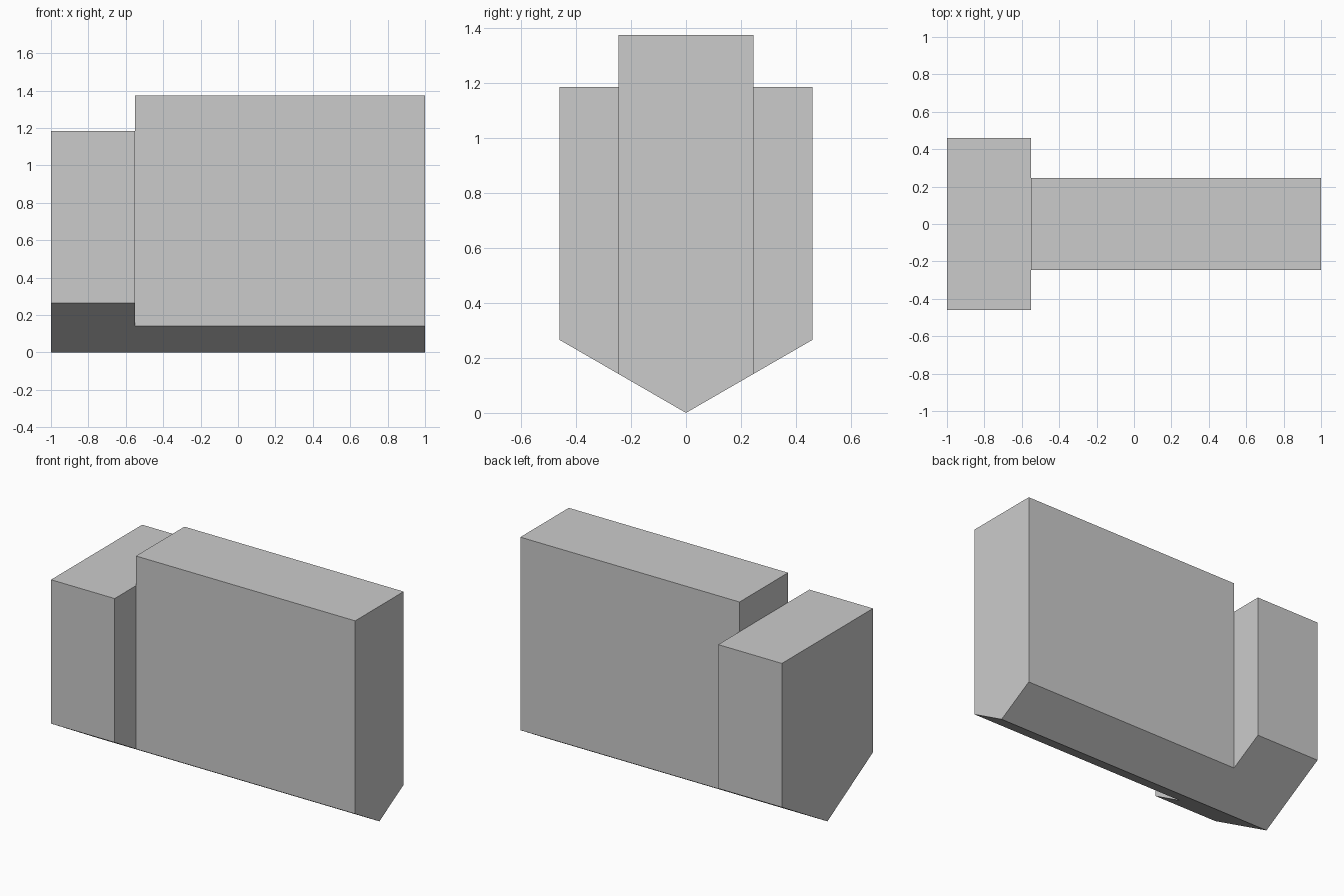
import bpy
import bmesh
import math

cube = bpy.data.objects.get("Cube")
if cube:
    bpy.data.objects.remove(cube, do_unlink=True)

GREY = 0.6
grey = bpy.data.materials.new("plain grey")
grey.use_nodes = True
grey.diffuse_color = (GREY, GREY, GREY, 1)
grey.node_tree.nodes["Principled BSDF"].inputs["Base Color"].default_value = (GREY, GREY, GREY, 1)

SLOPE = math.tan(math.radians(30))  # pitch of the keel


def keeled_block(name, x_start, x_end, half_width, top):
    """Extrude a flat-topped, V-bottomed section along x."""
    shoulder = half_width * SLOPE
    section = [(0, 0), (half_width, shoulder), (half_width, top),
               (-half_width, top), (-half_width, shoulder)]
    bm = bmesh.new()
    face = bm.faces.new([bm.verts.new((x_start, y, z)) for y, z in section])
    extruded = bmesh.ops.extrude_face_region(bm, geom=[face], use_keep_orig=True)
    verts = [v for v in extruded["geom"] if isinstance(v, bmesh.types.BMVert)]
    bmesh.ops.translate(bm, verts=verts, vec=(x_end - x_start, 0, 0))
    bmesh.ops.recalc_face_normals(bm, faces=bm.faces)
    mesh = bpy.data.meshes.new(name)
    bm.to_mesh(mesh)
    bm.free()
    mesh.materials.append(grey)
    obj = bpy.data.objects.new(name, mesh)
    bpy.context.collection.objects.link(obj)
    return obj


# Wide short head and long tall body, sharing one keel line
keeled_block("wide_head", -1, -0.55, 0.46, 1.185)
keeled_block("long_body", -0.55, 1, 0.245, 1.375)
